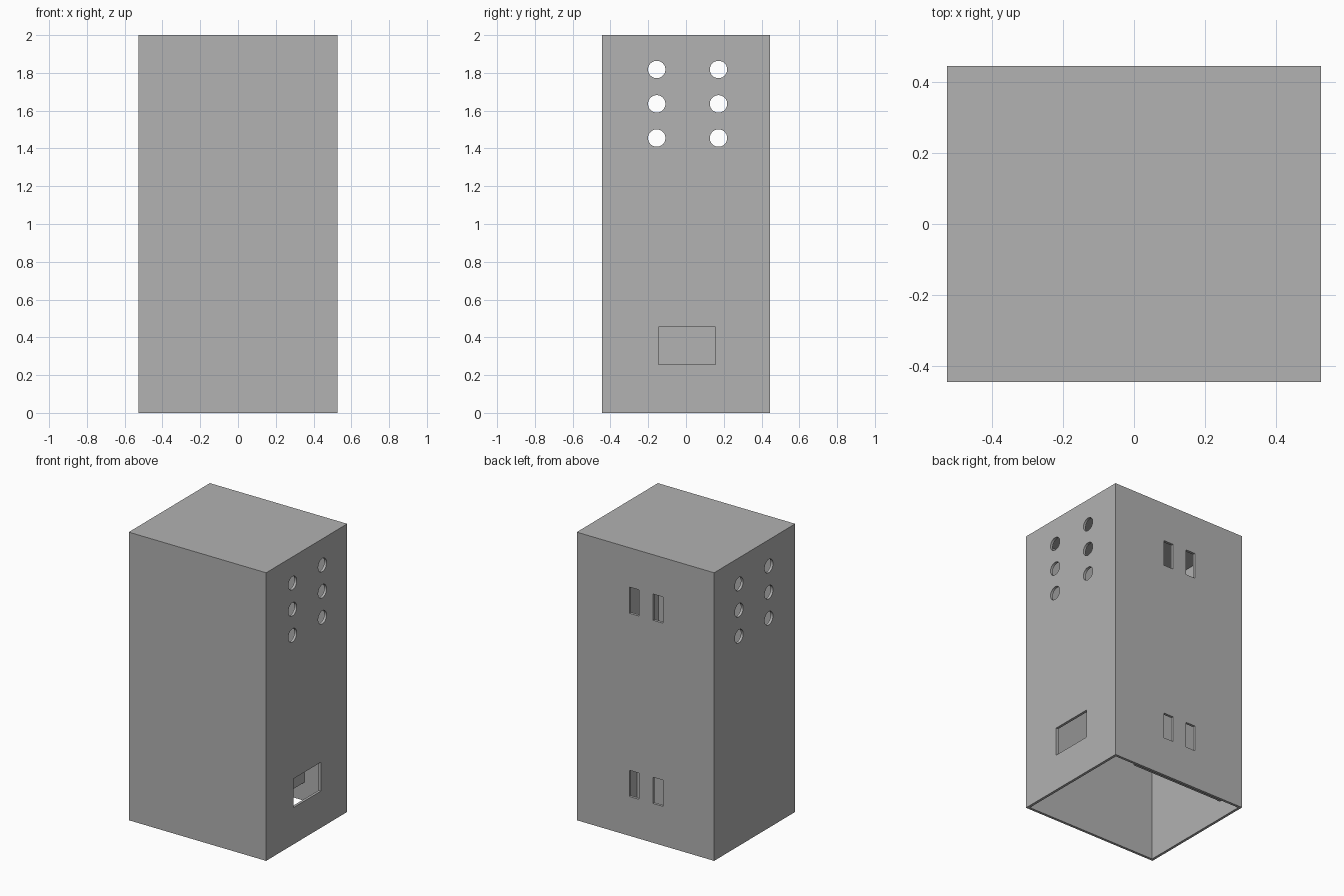
import bpy
import math

cube = bpy.data.objects.get("Cube")
if cube:
    bpy.data.objects.remove(cube, do_unlink=True)

W, D, H = 1.055, 0.89, 2.0      # outer size
T = 0.018                       # wall thickness
IX, IY = W / 2 - T, D / 2 - T   # inner half sizes

grey = bpy.data.materials.new("plain grey")
grey.use_nodes = True
grey.diffuse_color = (0.445, 0.445, 0.445, 1)
grey.node_tree.nodes["Principled BSDF"].inputs["Base Color"].default_value = (0.445, 0.445, 0.445, 1)


def box(name, x0, x1, y0, y1, z0, z1):
    bpy.ops.mesh.primitive_cube_add(size=1, location=((x0 + x1) / 2, (y0 + y1) / 2, (z0 + z1) / 2))
    ob = bpy.context.object
    ob.name = name
    ob.scale = (x1 - x0, y1 - y0, z1 - z0)
    bpy.ops.object.transform_apply(location=False, rotation=False, scale=True)
    ob.data.materials.append(grey)
    return ob


def cut(target, cutter):
    mod = target.modifiers.new("cut", 'BOOLEAN')
    mod.operation = 'DIFFERENCE'
    mod.solver = 'EXACT'
    mod.object = cutter
    bpy.context.view_layer.objects.active = target
    bpy.ops.object.modifier_apply(modifier=mod.name)
    bpy.data.objects.remove(cutter, do_unlink=True)


# Housing: thin-walled box, open underneath
housing = box("housing", -W / 2, W / 2, -D / 2, D / 2, 0, H)
cut(housing, box("cavity_cutter", -IX, IX, -IY, IY, -0.1, H - T))

# Round vents through both side walls
for y in (-0.155, 0.172):
    for z in (1.455, 1.636, 1.818):
        bpy.ops.mesh.primitive_cylinder_add(vertices=48, radius=0.046, depth=1.4,
                                            location=(0, y, z), rotation=(0, math.pi / 2, 0))
        cut(housing, bpy.context.object)

# Window low in the left wall
cut(housing, box("window_cutter", 0.45, 0.6, -0.145, 0.155, 0.255, 0.455))

# Two pairs of upright slots in the back wall
for x in (0.086, -0.096):
    for z in (0.273, 1.545):
        cut(housing, box("slot_cutter", x - 0.038, x + 0.038, 0.4, 0.5, z, z + 0.182))

# Inner sleeve behind the lower slots
SX, SY, Z0, Z1 = 0.21, 0.245, 0.127, 0.6
box("sleeve_front", -IX, SX, SY, SY + T, Z0, Z1)
box("sleeve_end", SX - T, SX, SY + T, IY, Z0, Z1)
box("sleeve_inner_end", -IX, -IX + T, SY + T, IY, Z0, Z1)
